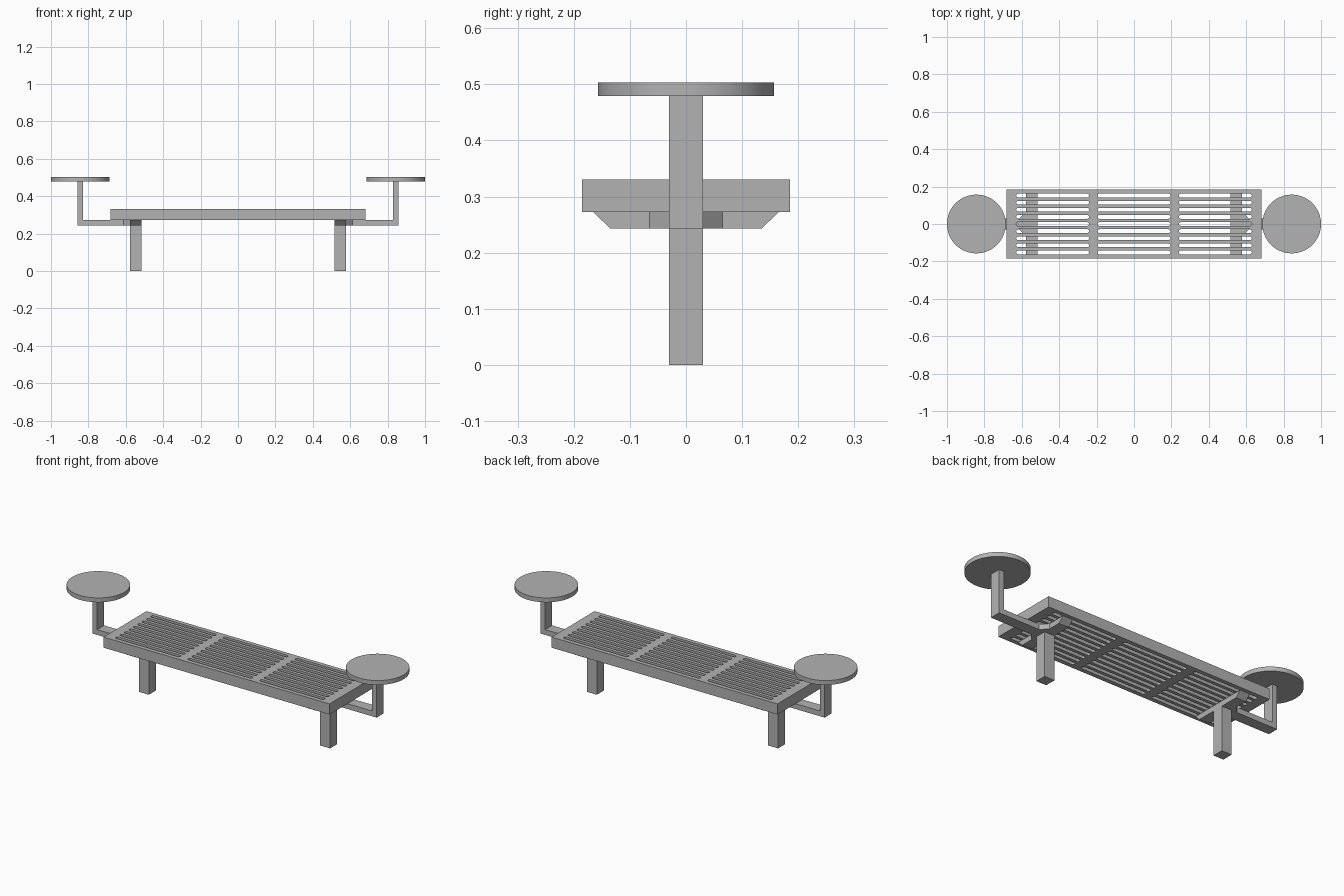
import bpy, bmesh, math
from mathutils import Vector

cube = bpy.data.objects.get("Cube")
if cube:
    bpy.data.objects.remove(cube, do_unlink=True)

steel = bpy.data.materials.new("grey steel")
steel.use_nodes = True
GREY = (0.45, 0.45, 0.45, 1)
steel.diffuse_color = GREY
steel.node_tree.nodes["Principled BSDF"].inputs["Base Color"].default_value = GREY


def finish(name, bm):
    bmesh.ops.recalc_face_normals(bm, faces=bm.faces)
    mesh = bpy.data.meshes.new(name)
    bm.to_mesh(mesh)
    bm.free()
    obj = bpy.data.objects.new(name, mesh)
    bpy.context.collection.objects.link(obj)
    mesh.materials.append(steel)
    return obj


def add_prism(bm, outline, offset):
    """Extrude a closed outline along an offset."""
    face = bm.faces.new([bm.verts.new(p) for p in outline])
    out = bmesh.ops.extrude_face_region(bm, geom=[face])
    verts = [v for v in out["geom"] if isinstance(v, bmesh.types.BMVert)]
    bmesh.ops.translate(bm, verts=verts, vec=Vector(offset))


def prism(name, outline, offset):
    bm = bmesh.new()
    add_prism(bm, outline, offset)
    return finish(name, bm)


def box(name, x0, x1, y, z0, z1):
    return prism(name, [(x0, -y, z0), (x1, -y, z0), (x1, y, z0), (x0, y, z0)],
                 (0, 0, z1 - z0))


def slot_outline(cx, cy, half, r, z, steps=6):
    pts = []
    for side in (1, -1):
        for i in range(steps + 1):
            a = math.pi * (i / steps - 0.5)
            pts.append((cx + side * (half - r + r * math.cos(a)),
                        cy + side * r * math.sin(a), z))
    return pts


# Bench top with three groups of nine rounded slots
bottom, top = 0.272, 0.33
bench = box("bench_top", -0.682, 0.682, 0.185, bottom, top)
bm = bmesh.new()
for group in (-1, 0, 1):
    for row in range(-4, 5):
        add_prism(bm, slot_outline(group * 0.435, row * 0.038, 0.195, 0.01, 0.2),
                  (0, 0, 0.2))
cutter = finish("slot_cutter", bm)
cutter.hide_render = True
cutter.hide_viewport = True
cut = bench.modifiers.new("slots", "BOOLEAN")
cut.operation = "DIFFERENCE"
cut.solver = "EXACT"
cut.object = cutter
bpy.context.view_layer.update()
graph = bpy.context.evaluated_depsgraph_get()
bench.data = bpy.data.meshes.new_from_object(bench.evaluated_get(graph))
bench.modifiers.clear()
bpy.data.objects.remove(cutter, do_unlink=True)

# Legs, brackets, arms and round tables at both ends
low = 0.243
for side, s in (("left", 1), ("right", -1)):
    box(side + "_leg", s * 0.517, s * 0.577, 0.03, 0, bottom)
    prism(side + "_bracket",
          [(s * 0.517, -0.165, bottom), (s * 0.517, -0.135, low),
           (s * 0.517, 0.135, low), (s * 0.517, 0.165, bottom)], (s * 0.06, 0, 0))
    prism(side + "_gusset",
          [(s * 0.577, -0.065, low), (s * 0.612, -0.03, low),
           (s * 0.612, 0.03, low), (s * 0.577, 0.065, low)], (0, 0, bottom - low))
    prism(side + "_table_arm",
          [(s * 0.577, -0.03, low), (s * 0.858, -0.03, low), (s * 0.858, -0.03, 0.48),
           (s * 0.829, -0.03, 0.48), (s * 0.829, -0.03, bottom),
           (s * 0.577, -0.03, bottom)], (0, 0.06, 0))
    bm = bmesh.new()
    bmesh.ops.create_cone(bm, cap_ends=True, segments=64, radius1=0.157,
                          radius2=0.157, depth=0.024)
    bmesh.ops.translate(bm, verts=bm.verts, vec=(s * 0.843, 0, 0.491))
    table = finish(side + "_round_table", bm)
    bpy.ops.object.select_all(action="DESELECT")
    table.select_set(True)
    bpy.context.view_layer.objects.active = table
    bpy.ops.object.shade_smooth_by_angle(angle=math.radians(30))
